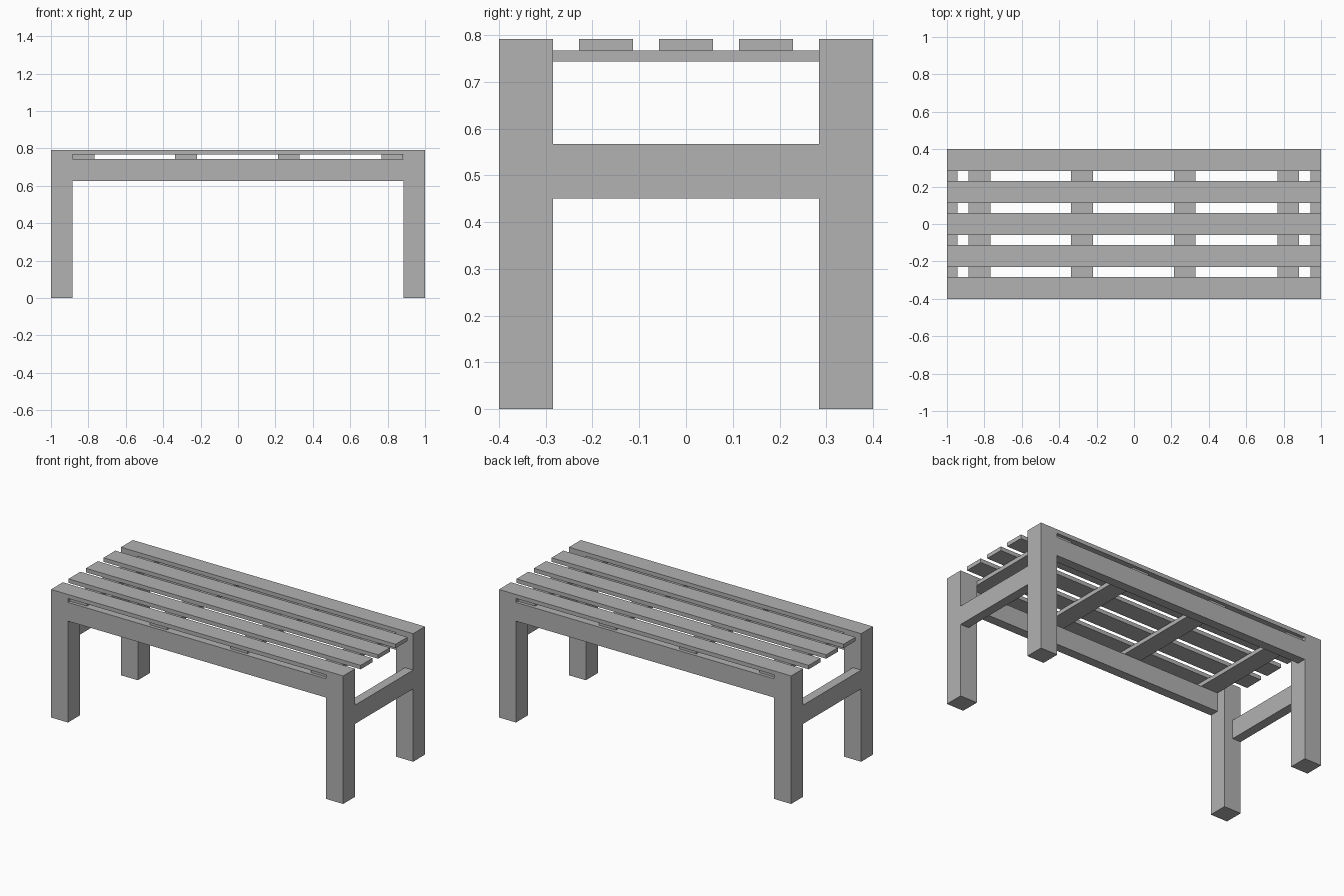
import bpy

# Remove the default cube
cube = bpy.data.objects.get("Cube")
if cube:
    bpy.data.objects.remove(cube, do_unlink=True)

# Single plain grey finish
GREY = (0.445, 0.445, 0.445, 1.0)
finish = bpy.data.materials.new("plain_grey")
finish.use_nodes = True
finish.diffuse_color = GREY
finish.node_tree.nodes["Principled BSDF"].inputs["Base Color"].default_value = GREY


def box(name, xs, ys, zs):
    """Axis-aligned block spanning the given (low, high) ranges."""
    spans = (xs, ys, zs)
    centre = [(a + b) / 2 for a, b in spans]
    bpy.ops.mesh.primitive_cube_add(size=1, location=centre)
    ob = bpy.context.object
    ob.name = name
    ob.scale = [abs(b - a) for a, b in spans]
    bpy.ops.object.transform_apply(location=False, rotation=False, scale=True)
    ob.data.materials.append(finish)
    return ob


HALF_L, HALF_W, TOP = 1.0, 0.4, 0.792
POST = 0.116                     # leg and board width
THIN = 0.057                     # rail and stretcher thickness
BOARD = 0.0245                   # slat and batten thickness
IN_X, IN_Y = HALF_L - POST, HALF_W - POST
SLAT_Z = TOP - BOARD
BATTEN_Z = SLAT_Z - BOARD

# Legs
for sx, side in ((1, "left"), (-1, "right")):
    for sy, end in ((-1, "front"), (1, "back")):
        box(f"{end}_{side}_leg", (sx * IN_X, sx * HALF_L),
            (sy * IN_Y, sy * HALF_W), (0, TOP))

# Long rails under the seat, with an outer slat above each
for sy, end in ((-1, "front"), (1, "back")):
    box(f"{end}_rail", (-IN_X, IN_X), (sy * (HALF_W - THIN), sy * HALF_W),
        (BATTEN_Z - POST, BATTEN_Z))
    box(f"{end}_slat", (-IN_X, IN_X), (sy * IN_Y, sy * HALF_W), (SLAT_Z, TOP))

# End stretchers between the legs
for sx, side in ((1, "left"), (-1, "right")):
    box(f"{side}_stretcher", (sx * (HALF_L - THIN), sx * HALF_L),
        (-IN_Y, IN_Y), (0.451, 0.567))

# Inner seat slats, full length
for i in (-1, 0, 1):
    y = i * 0.171
    box(f"inner_slat_{i + 2}", (-HALF_L, HALF_L),
        (y - POST / 2, y + POST / 2), (SLAT_Z, TOP))

# Cross battens carrying the slats
for i, x in enumerate((-0.826, -0.278, 0.272, 0.824)):
    box(f"batten_{i + 1}", (x - POST / 2, x + POST / 2),
        (0.02 - HALF_W, HALF_W - 0.02), (BATTEN_Z, SLAT_Z))
